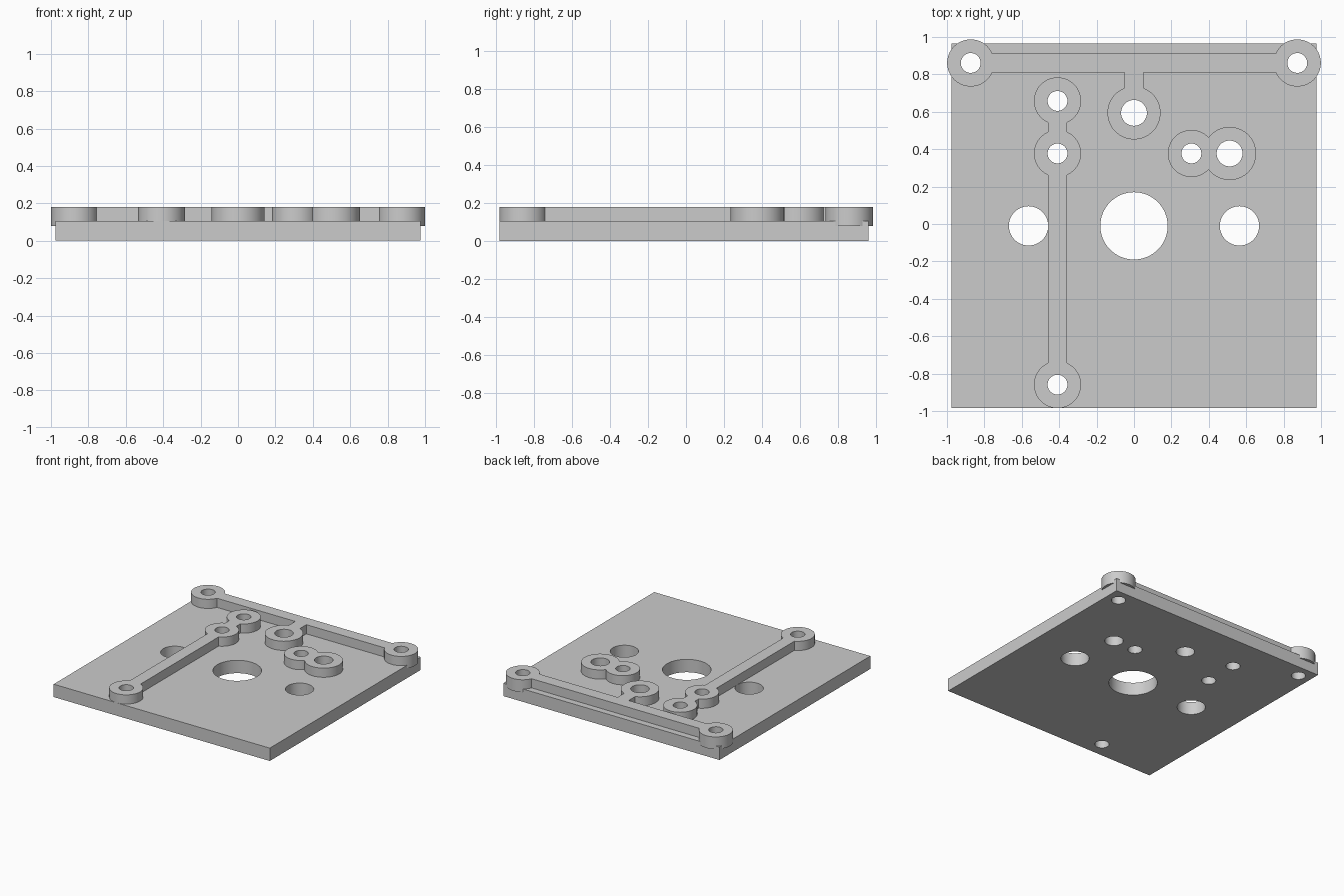
import bpy

cube = bpy.data.objects.get("Cube")
if cube:
    bpy.data.objects.remove(cube, do_unlink=True)

PLATE_TOP, BOSS_BOTTOM, TOP = 0.105, 0.08, 0.18
BAR_WIDTH = 0.1

grey = bpy.data.materials.new("plain grey")
grey.use_nodes = True
colour = (0.6, 0.6, 0.6, 1)
grey.diffuse_color = colour
grey.node_tree.nodes["Principled BSDF"].inputs["Base Color"].default_value = colour


def box(name, x0, x1, y0, y1, z0, z1):
    bpy.ops.mesh.primitive_cube_add(size=1, location=((x0 + x1) / 2, (y0 + y1) / 2, (z0 + z1) / 2))
    ob = bpy.context.object
    ob.name = name
    ob.scale = (x1 - x0, y1 - y0, z1 - z0)
    bpy.ops.object.transform_apply(location=True, rotation=False, scale=True)
    ob.data.materials.append(grey)
    return ob


def cylinder(name, x, y, radius, z0, z1):
    bpy.ops.mesh.primitive_cylinder_add(vertices=64, radius=radius, depth=z1 - z0,
                                        location=(x, y, (z0 + z1) / 2))
    ob = bpy.context.object
    ob.name = name
    bpy.ops.object.transform_apply(location=True, rotation=False, scale=True)
    ob.data.materials.append(grey)
    return ob


def combine(target, tool, operation):
    mod = target.modifiers.new("combine", 'BOOLEAN')
    mod.operation, mod.solver, mod.object = operation, 'EXACT', tool
    bpy.context.view_layer.objects.active = target
    bpy.ops.object.modifier_apply(modifier=mod.name)
    bpy.data.objects.remove(tool, do_unlink=True)


def bar(x0, y0, x1, y1):
    # Straight rib between two points, along x or along y
    h = BAR_WIDTH / 2
    dx, dy = (h, 0) if x0 == x1 else (0, h)
    return box("rib", x0 - dx, x1 + dx, y0 - dy, y1 + dy, 0.09, TOP)


# Bosses as x, y, outer radius, hole radius
SMALL, LARGE = (0.126, 0.053), (0.142, 0.069)
corner_left = (0.873, 0.861, *SMALL)
corner_right = (-0.873, 0.861, *SMALL)
centre = (0, 0.594, *LARGE)
column = [(-0.409, y, *SMALL) for y in (-0.859, 0.377, 0.658)]
pair = [(0.307, 0.377, *SMALL), (0.511, 0.377, *LARGE)]

groups = {
    "rear_rail": ([corner_right, corner_left, centre],
                  [(-0.873, 0.861, 0.873, 0.861), (0, 0.594, 0, 0.861)]),
    "side_rail": (column, [(-0.409, -0.859, -0.409, 0.658)]),
    "double_boss": (pair, []),
}

# Base plate with three large openings and all the boss holes
plate = box("base_plate", -0.977, 0.977, -0.985, 0.964, 0, PLATE_TOP)
openings = [(0, -0.01, 0.18), (-0.564, -0.01, 0.105), (0.564, -0.01, 0.105)]
openings += [(x, y, hole) for bosses, _ in groups.values() for x, y, _, hole in bosses]
for x, y, r in openings:
    combine(plate, cylinder("hole_cutter", x, y, r, -0.1, 0.3), 'DIFFERENCE')

# Raised bosses and ribs
parts = [plate]
for name, (bosses, ribs) in groups.items():
    solids = [cylinder("boss", x, y, r, BOSS_BOTTOM, TOP) for x, y, r, _ in bosses]
    solids += [bar(*ends) for ends in ribs]
    body = solids[0]
    body.name = name
    for solid in solids[1:]:
        combine(body, solid, 'UNION')
    for x, y, _, hole in bosses:
        combine(body, cylinder("hole_cutter", x, y, hole, -0.1, 0.3), 'DIFFERENCE')
    parts.append(body)

# Smooth round walls, sharp rims
for ob in parts:
    bpy.ops.object.select_all(action='DESELECT')
    ob.select_set(True)
    bpy.context.view_layer.objects.active = ob
    bpy.ops.object.shade_smooth_by_angle(angle=0.5)
